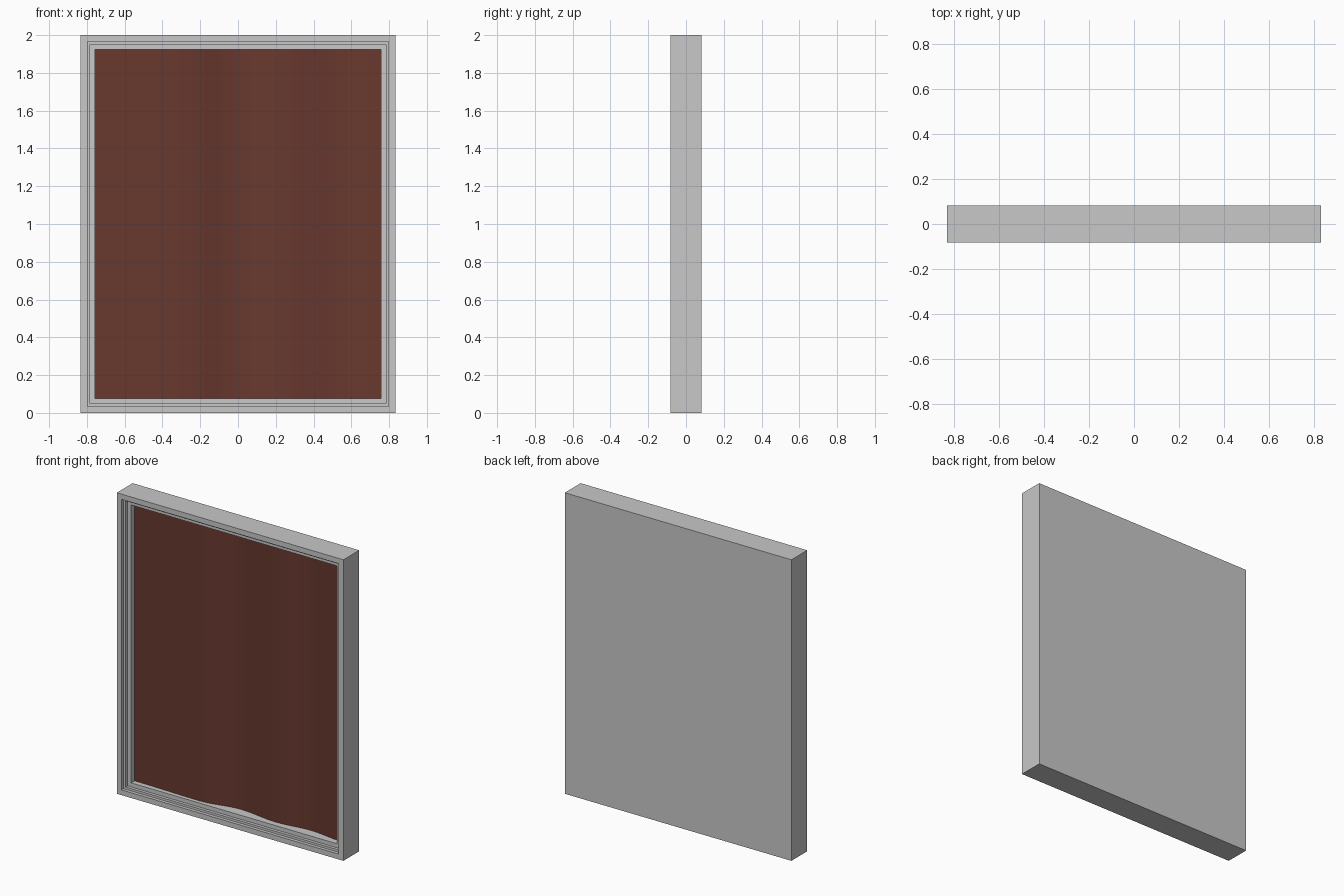
import bpy, bmesh, math

HALF_W, HEIGHT, HALF_D = 0.833, 2.0, 0.083

cube = bpy.data.objects.get("Cube")
if cube:
    bpy.data.objects.remove(cube, do_unlink=True)


def material(name, rgb):
    mat = bpy.data.materials.new(name)
    mat.use_nodes = True
    mat.diffuse_color = (*rgb, 1)
    bsdf = next(n for n in mat.node_tree.nodes if n.type == 'BSDF_PRINCIPLED')
    bsdf.inputs["Base Color"].default_value = (*rgb, 1)
    return mat


def finish(bm, name, mat):
    mesh = bpy.data.meshes.new(name)
    bm.to_mesh(mesh)
    bm.free()
    mesh.materials.append(mat)
    obj = bpy.data.objects.new(name, mesh)
    bpy.context.collection.objects.link(obj)
    return obj


grey = material("light grey", (0.58, 0.58, 0.58))
brown = material("red brown", (0.138, 0.040, 0.028))

# Stepped frame: rectangular rings of (inset, depth from the front)
rings = [(0, 2 * HALF_D), (0, 0), (0.035, 0), (0.035, 0.022),
         (0.05, 0.022), (0.05, 0.042), (0.077, 0.042), (0.077, 0.14)]
bm = bmesh.new()
loops = []
for inset, depth in rings:
    w, y = HALF_W - inset, depth - HALF_D
    lo, hi = inset, HEIGHT - inset
    loops.append([bm.verts.new((x, y, z)) for x, z in
                  ((-w, lo), (w, lo), (w, hi), (-w, hi))])
for a, b in zip(loops, loops[1:]):
    for i in range(4):
        j = (i + 1) % 4
        bm.faces.new((a[i], a[j], b[j], b[i]))
bm.faces.new(loops[0])
bm.faces.new(loops[-1])
bmesh.ops.recalc_face_normals(bm, faces=bm.faces)
finish(bm, "frame", grey)

# Gently rippled panel inside the frame: crests and troughs as (x, depth)
waves = [(-0.756, 0.077), (-0.27, 0.068), (0, 0.111),
         (0.28, 0.083), (0.52, 0.107), (0.756, 0.084)]
STEPS = 8
profile = [waves[0]]
for (x0, d0), (x1, d1) in zip(waves, waves[1:]):
    for k in range(1, STEPS + 1):
        t = k / STEPS
        ease = (1 - math.cos(math.pi * t)) / 2
        profile.append((x0 + (x1 - x0) * t, d0 + (d1 - d0) * ease))

bm = bmesh.new()
columns = [[bm.verts.new((x, d - HALF_D, z)) for z in (0.077, HEIGHT - 0.077)]
           for x, d in profile]
for a, b in zip(columns, columns[1:]):
    bm.faces.new((a[0], b[0], b[1], a[1])).smooth = True
finish(bm, "rippled_panel", brown)
